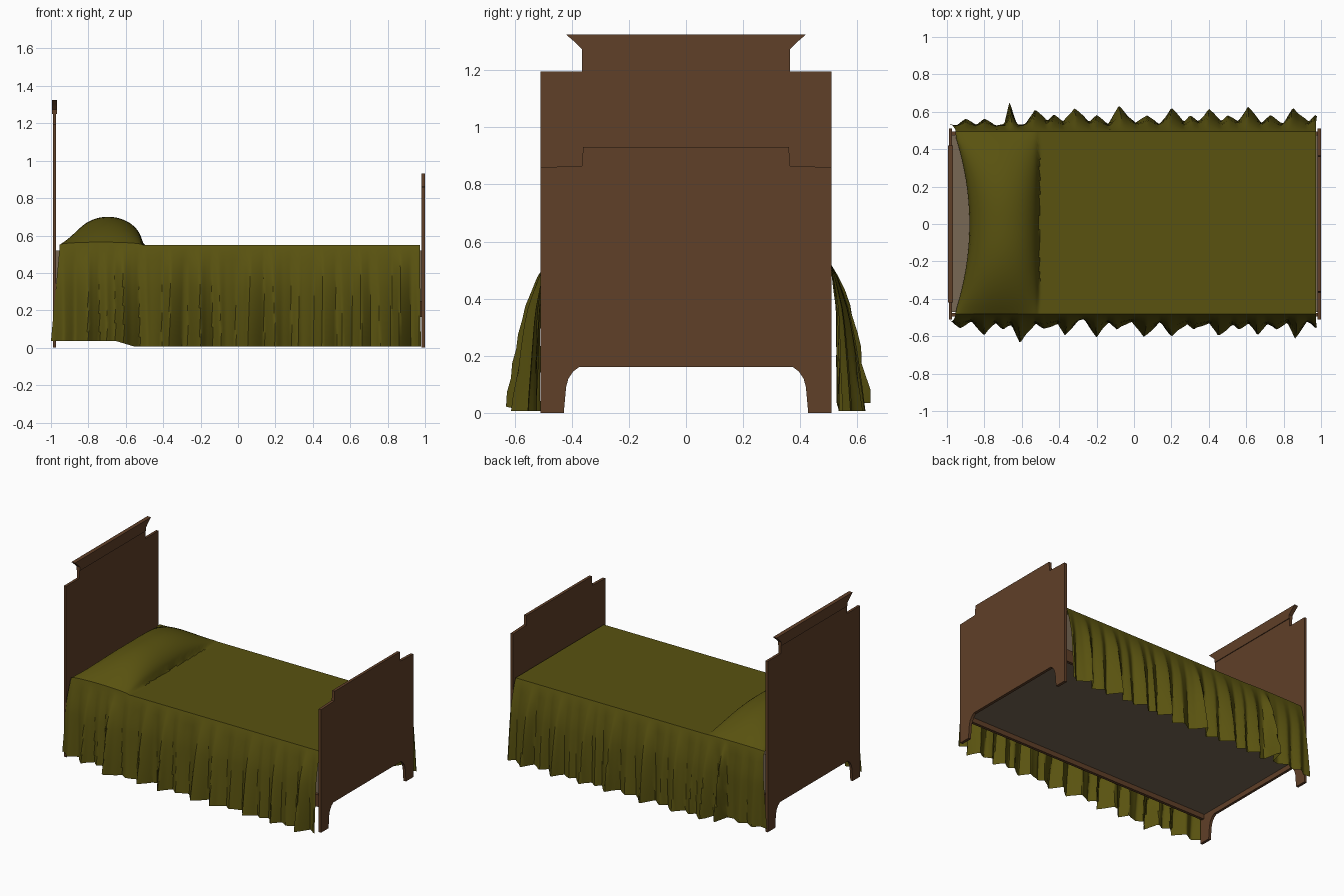
import bpy, bmesh, math, random

if "Cube" in bpy.data.objects:
    bpy.data.objects.remove(bpy.data.objects["Cube"])
random.seed(4)

def material(name, rgb):
    m = bpy.data.materials.new(name)
    m.diffuse_color = (*rgb, 1)
    m.use_nodes = True
    m.node_tree.nodes["Principled BSDF"].inputs["Base Color"].default_value = m.diffuse_color
    return m

wood = material("dark brown wood", (0.115, 0.050, 0.021))
olive = material("olive cloth", (0.100, 0.085, 0.005))
taupe = material("taupe mattress", (0.19, 0.14, 0.09))

def add_object(name, bm, mat):
    me = bpy.data.meshes.new(name)
    bm.to_mesh(me)
    bm.free()
    me.materials.append(mat)
    ob = bpy.data.objects.new(name, me)
    bpy.context.collection.objects.link(ob)
    return ob

def prism(name, half, x0, x1, mat):
    """Extrude along x a (y, z) half outline mirrored across y = 0."""
    outline = half + [(-y, z) for y, z in reversed(half)]
    bm = bmesh.new()
    face = bm.faces.new([bm.verts.new((x0, y, z)) for y, z in outline])
    ext = bmesh.ops.extrude_face_region(bm, geom=[face])
    bmesh.ops.translate(bm, vec=(x1 - x0, 0, 0),
                        verts=[g for g in ext["geom"] if isinstance(g, bmesh.types.BMVert)])
    bmesh.ops.recalc_face_normals(bm, faces=bm.faces)
    return add_object(name, bm, mat)

def box(name, lo, hi, mat):
    bm = bmesh.new()
    bmesh.ops.create_cube(bm, size=1)
    for v in bm.verts:
        v.co = [(a + b) / 2 + c * (b - a) for a, b, c in zip(lo, hi, v.co)]
    return add_object(name, bm, mat)

# end boards: arched foot, stepped shoulders
foot = [(0.375, 0.16), (0.395, 0.145), (0.412, 0.12), (0.42, 0.09), (0.428, 0.0), (0.51, 0.0)]
prism("headboard", foot + [(0.51, 1.195), (0.365, 1.195), (0.365, 1.28)], -0.99, -0.972, wood)
prism("headboard_crest", [(0.365, 1.25), (0.365, 1.275), (0.385, 1.295), (0.42, 1.325)],
      -0.995, -0.967, wood)
prism("footboard", foot + [(0.51, 0.86), (0.365, 0.865), (0.36, 0.932)], 0.98, 1.0, wood)

# side rails and mattress
for side, y in (("front", -0.485), ("back", 0.485)):
    box(side + "_rail", (-0.972, y - 0.01, 0.165), (0.98, y + 0.01, 0.25), wood)
box("mattress", (-0.972, -0.47, 0.195), (0.98, 0.475, 0.52), taupe)

# pleat ridges of each skirt: position along x and how far they stand out
PLEATS = {
    1: [(-0.9, .03), (-0.8, .03), (-0.665, .125), (-0.53, .085), (-0.43, .06), (-0.32, .09),
        (-0.2, .05), (-0.08, .10), (0.07, .055), (0.2, .09), (0.3, .05), (0.4, .085),
        (0.5, .05), (0.61, .095), (0.73, .05), (0.85, .09), (0.97, .055)],
    -1: [(-0.93, .04), (-0.8, .08), (-0.7, .05), (-0.61, .12), (-0.48, .05), (-0.37, .085),
         (-0.2, .09), (-0.09, .05), (0.05, .09), (0.2, .085), (0.32, .05), (0.45, .085),
         (0.56, .05), (0.66, .08), (0.76, .05), (0.86, .10), (0.97, .04)],
}
FOLDS = {s: [(x, a, 0.045 + random.random() * 0.03, 0.06 + random.random() * 0.05,
              random.uniform(-0.02, 0.02)) for x, a in p] for s, p in PLEATS.items()}

def pleat(x, side, t):
    best = 0
    for px, amp, wl, wr, slant in FOLDS[side]:
        d = x - px - slant * (1 - t)
        w = (wl if d < 0 else wr) * (0.4 if amp > 0.12 else 1)
        best = max(best, amp * max(0, 1 - abs(d) / w))
    return best + 0.008 * abs(math.sin(x * 31 + side))

def top_point(u, y):
    x0 = -0.955 + 0.075 * max(0, 1 - (y / 0.47) ** 2)      # edge curves away from headboard
    x = x0 + (0.972 - x0) * u
    mid, r = (x0 - 0.51) / 2, (-0.51 - x0) / 2
    bump = 0.15 * math.sqrt(max(0, 1 - ((x - mid) / r) ** 2)) * (1 - (abs(y) / 0.5) ** 2.5)
    return x, y, 0.55 + bump

def skirt_point(u, side, t):
    x0 = -0.955 - 0.045 * t
    x = x0 + (0.972 + 0.006 * t - x0) * u
    hem = 0.035 if x < -0.65 else max(0.006, 0.035 - 0.3 * (x + 0.65))
    z = 0.525 + (hem - 0.525) * t
    base = (0.505 if side > 0 else 0.49) + 0.02 * min(1, t * 3)
    return x, side * (base + pleat(x, side, t) * t ** 0.7), z

# bedspread: back skirt, top with pillow swell, front skirt
NX, NS, NT = 220, 10, 26
bm = bmesh.new()
grid = []
for i in range(NX + 1):
    u = i / NX
    col = [skirt_point(u, 1, 1 - k / NS) for k in range(NS + 1)]
    col += [top_point(u, 0.495 - 0.975 * k / NT) for k in range(NT + 1)]
    col += [skirt_point(u, -1, k / NS) for k in range(NS + 1)]
    grid.append([bm.verts.new(p) for p in col])
for a, b in zip(grid, grid[1:]):
    for j in range(len(a) - 1):
        bm.faces.new((a[j], a[j + 1], b[j + 1], b[j]))
cover = add_object("bedspread", bm, olive)
bpy.context.view_layer.objects.active = cover
cover.select_set(True)
bpy.ops.object.shade_smooth_by_angle(angle=math.radians(35))
